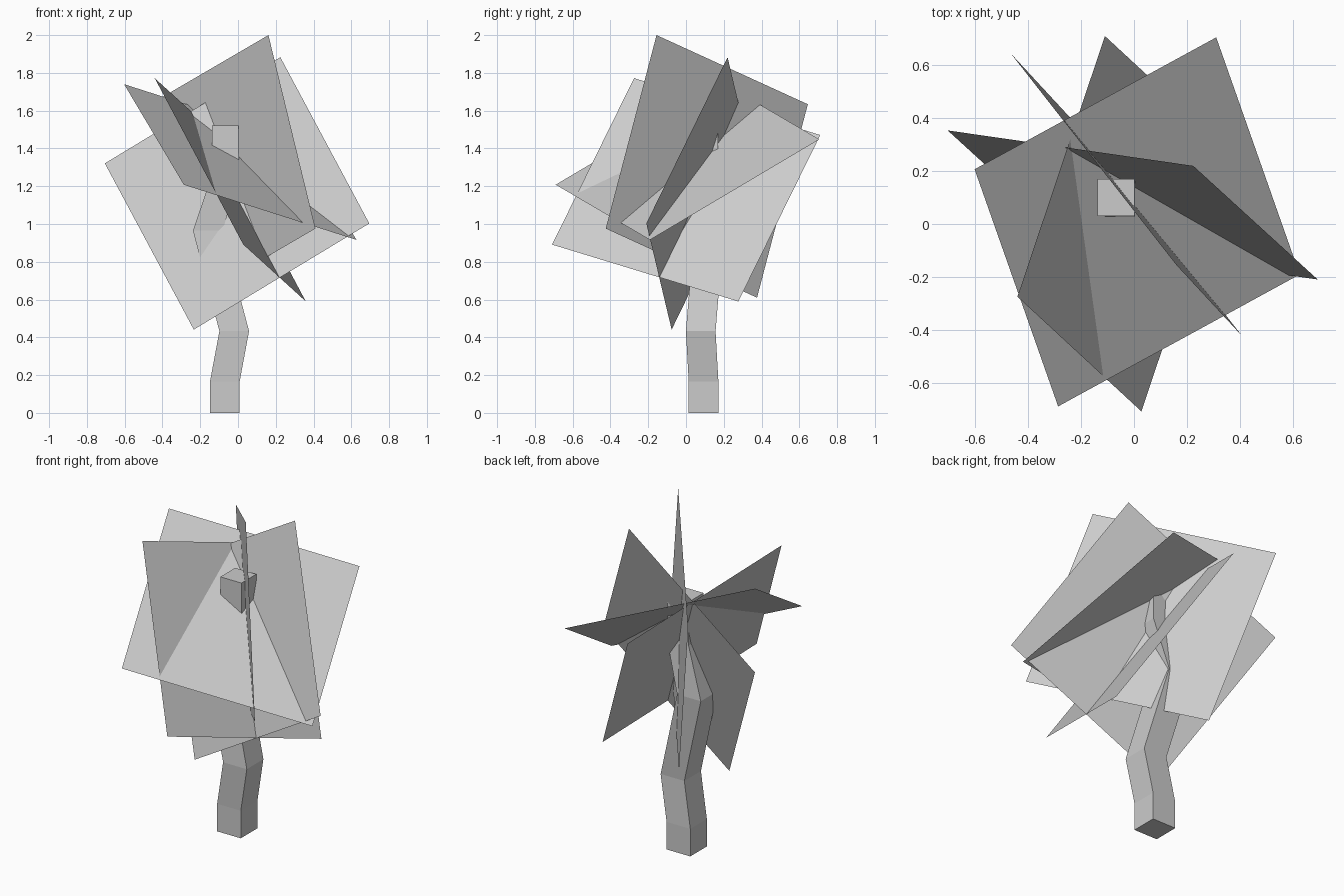
import bpy
import bmesh
from mathutils import Vector

if "Cube" in bpy.data.objects:
    bpy.data.objects.remove(bpy.data.objects["Cube"])


def finish(bm, name):
    mesh = bpy.data.meshes.new(name)
    bm.to_mesh(mesh)
    bm.free()
    obj = bpy.data.objects.new(name, mesh)
    bpy.context.collection.objects.link(obj)
    return obj


# Crooked square trunk: rings of (centre x, centre y, z, width)
rings = [(-0.07, 0.093, 0.0, 0.157), (-0.07, 0.093, 0.165, 0.157),
         (-0.02, 0.078, 0.433, 0.157), (-0.16, 0.122, 0.965, 0.157),
         (-0.066, 0.10, 1.26, 0.143), (-0.068, 0.10, 1.522, 0.14)]
bm = bmesh.new()
loops = []
for x, y, z, w in rings:
    h = w / 2
    loops.append([bm.verts.new((x + sx * h, y + sy * h, z))
                  for sx, sy in ((-1, -1), (1, -1), (1, 1), (-1, 1))])
for low, high in zip(loops, loops[1:]):
    for i in range(4):
        j = (i + 1) % 4
        bm.faces.new((low[i], low[j], high[j], high[i]))
bm.faces.new(loops[0][::-1])
bm.faces.new(loops[-1])
finish(bm, "trunk")

# Square foliage cards crossing at the crown: centre and two half diagonals
cards = [((-0.028, 0.110, 1.305), (0.189, -0.266, 0.695), (0.438, -0.535, -0.329)),
         ((-0.005, 0.072, 1.162), (0.229, 0.148, 0.721), (0.700, -0.282, -0.159)),
         ((0.012, 0.008, 1.328), (-0.615, 0.199, 0.412), (-0.299, -0.698, -0.120)),
         ((-0.041, 0.001, 1.181), (-0.400, -0.276, 0.591), (0.069, -0.710, -0.290))]
for n, card in enumerate(cards, 1):
    c, a, b = map(Vector, card)
    bm = bmesh.new()
    bm.faces.new([bm.verts.new(p) for p in (c + a, c + b, c - a, c - b)])
    finish(bm, f"foliage_card_{n}")
